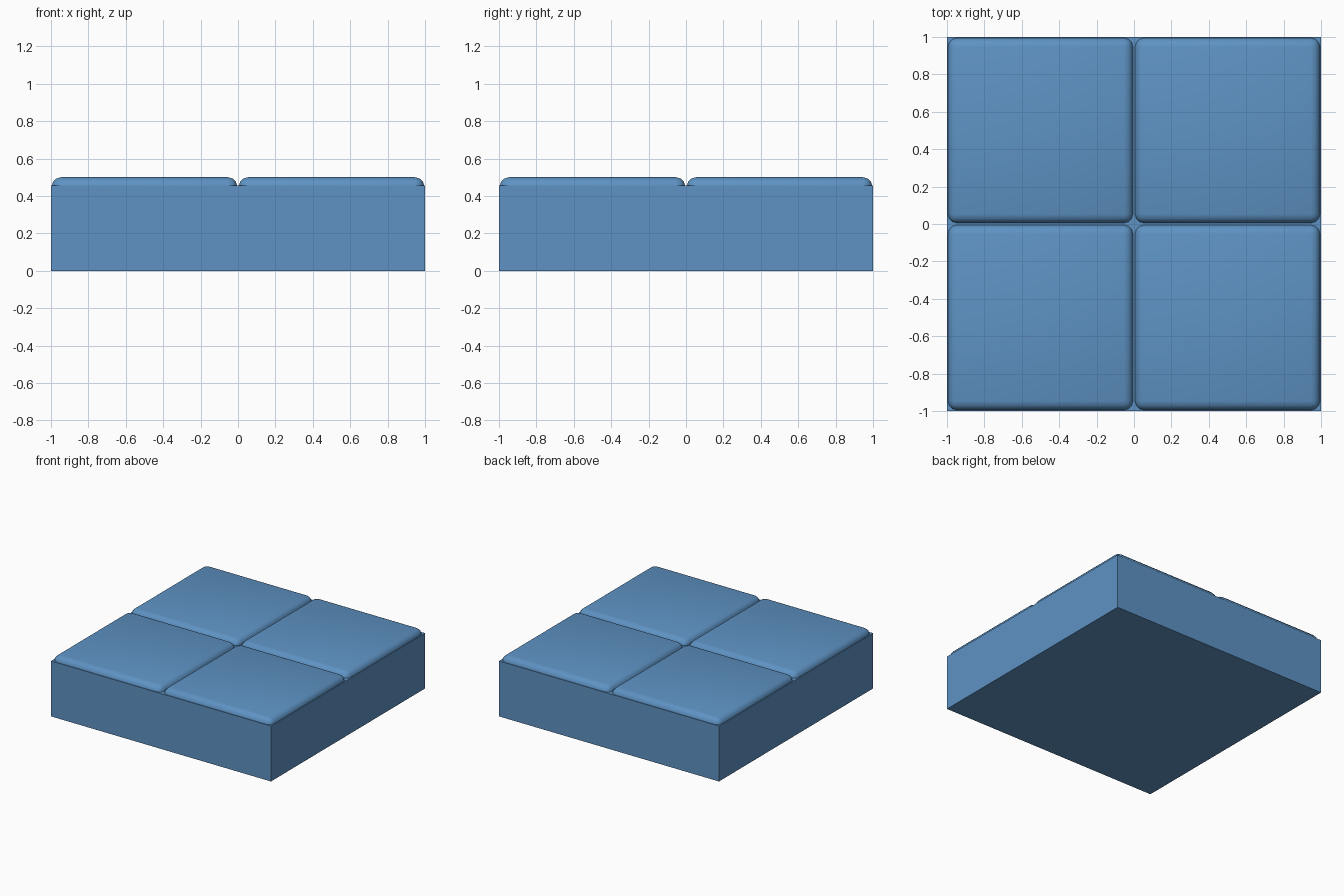
import bpy

if "Cube" in bpy.data.objects:
    bpy.data.objects.remove(bpy.data.objects["Cube"])

blue = bpy.data.materials.new("steel_blue")
blue.diffuse_color = (0.112, 0.29, 0.55, 1.0)
blue.use_nodes = True
blue.node_tree.nodes["Principled BSDF"].inputs["Base Color"].default_value = blue.diffuse_color


def box(name, size, centre):
    bpy.ops.mesh.primitive_cube_add(size=1, location=centre)
    ob = bpy.context.object
    ob.name = name
    ob.scale = size
    bpy.ops.object.transform_apply(location=False, rotation=False, scale=True)
    ob.data.materials.append(blue)
    return ob


# Square base block
BASE_TOP = 0.455
box("base_block", (2, 2, BASE_TOP), (0, 0, BASE_TOP / 2))

# Four cushioned tiles, partly sunk into the base
for row, y in (("front", -0.5), ("back", 0.5)):
    for side, x in (("left", -0.5), ("right", 0.5)):
        tile = box(f"tile_{row}_{side}", (0.992, 0.992, 0.12), (x, y, 0.44))
        bevel = tile.modifiers.new("rounded_edges", 'BEVEL')
        bevel.width = 0.05
        bevel.segments = 3
        bevel.limit_method = 'NONE'
        bpy.ops.object.shade_smooth()
